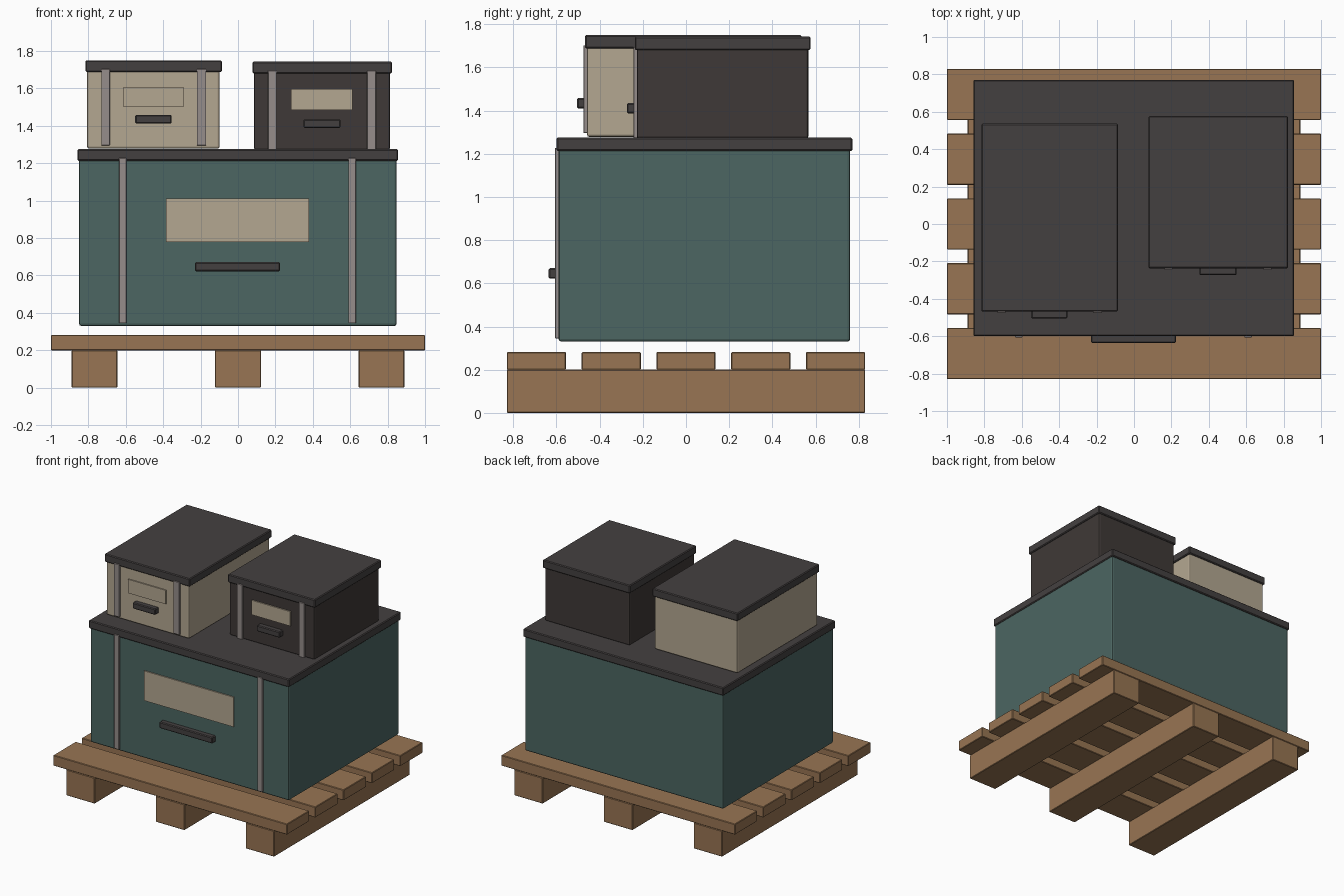
import bpy, bmesh

if "Cube" in bpy.data.objects:
    bpy.data.objects.remove(bpy.data.objects["Cube"])


def mat(name, r, g, b):
    lin = lambda c: ((c / 255 + 0.055) / 1.055) ** 2.4
    m = bpy.data.materials.new(name)
    m.diffuse_color = (lin(r), lin(g), lin(b), 1)
    m.use_nodes = True
    m.node_tree.nodes["Principled BSDF"].inputs["Base Color"].default_value = m.diffuse_color
    return m


WOOD = mat("wood", 152, 117, 83)
TEAL = mat("teal", 76, 102, 98)
TAN = mat("tan", 180, 167, 145)
DARK = mat("dark_brown", 63, 57, 55)
LID = mat("charcoal", 68, 64, 64)
STRAP = mat("grey_strap", 150, 141, 139)


def block(name, x, y, z, material, bevel=0.0, segments=1):
    """Box from (min, max) ranges with optionally bevelled edges."""
    bm = bmesh.new()
    bmesh.ops.create_cube(bm, size=1)
    for v in bm.verts:
        for i, (lo, hi) in enumerate((x, y, z)):
            v.co[i] = lo if v.co[i] < 0 else hi
    if bevel:
        bmesh.ops.bevel(bm, geom=bm.edges[:], offset=bevel, segments=segments,
                        profile=0.5, affect='EDGES')
    me = bpy.data.meshes.new(name)
    bm.to_mesh(me)
    bm.free()
    me.materials.append(material)
    ob = bpy.data.objects.new(name, me)
    bpy.context.collection.objects.link(ob)
    return ob


def crate(name, body, lid, straps, strap_z, label, handle, color):
    """Lidded box with two straps, a label plate and a pull handle in front."""
    block(name + "_body", *body, color, 0.012, 2)
    block(name + "_lid", *lid, LID, 0.006)
    front = body[1][0]
    for i, sx in enumerate(straps):
        block(f"{name}_strap_{i + 1}", sx, (front - 0.016, front + 0.005),
              strap_z, STRAP, 0.002)
    block(name + "_label", label[0], (front - 0.009, front), label[1], TAN)
    block(name + "_handle", handle[0], (front - 0.046, front), handle[1], LID, 0.006)


# Pallet: three runners and five slats
for i, x in enumerate(((-0.89, -0.645), (-0.123, 0.123), (0.645, 0.89))):
    block(f"pallet_runner_{i + 1}", x, (-0.83, 0.83), (0, 0.2), WOOD, 0.004)
for i in range(5):
    c = -0.693 + i * 0.3465
    block(f"pallet_slat_{i + 1}", (-1, 1), (c - 0.137, c + 0.137),
          (0.2, 0.282), WOOD, 0.004)

# Large teal crate
crate("large_crate",
      ((-0.85, 0.848), (-0.59, 0.76), (0.33, 1.24)),
      ((-0.858, 0.856), (-0.6, 0.771), (1.213, 1.275)),
      ((-0.636, -0.597), (0.59, 0.63)), (0.345, 1.228),
      ((-0.385, 0.38), (0.78, 1.01)),
      ((-0.23, 0.225), (0.622, 0.671)), TEAL)

# Small tan crate on the left
crate("tan_crate",
      ((-0.807, -0.098), (-0.459, 0.525), (1.278, 1.71)),
      ((-0.816, -0.086), (-0.468, 0.536), (1.688, 1.75)),
      ((-0.731, -0.685), (-0.22, -0.17)), (1.296, 1.703),
      ((-0.613, -0.292), (1.5, 1.607)),
      ((-0.55, -0.355), (1.411, 1.458)), TAN)

# Small dark crate on the right
crate("dark_crate",
      ((0.086, 0.813), (-0.228, 0.567), (1.27, 1.7)),
      ((0.077, 0.823), (-0.237, 0.577), (1.68, 1.743)),
      ((0.16, 0.207), (0.69, 0.737)), (1.272, 1.695),
      ((0.283, 0.613), (1.484, 1.596)),
      ((0.35, 0.548), (1.388, 1.435)), DARK)
